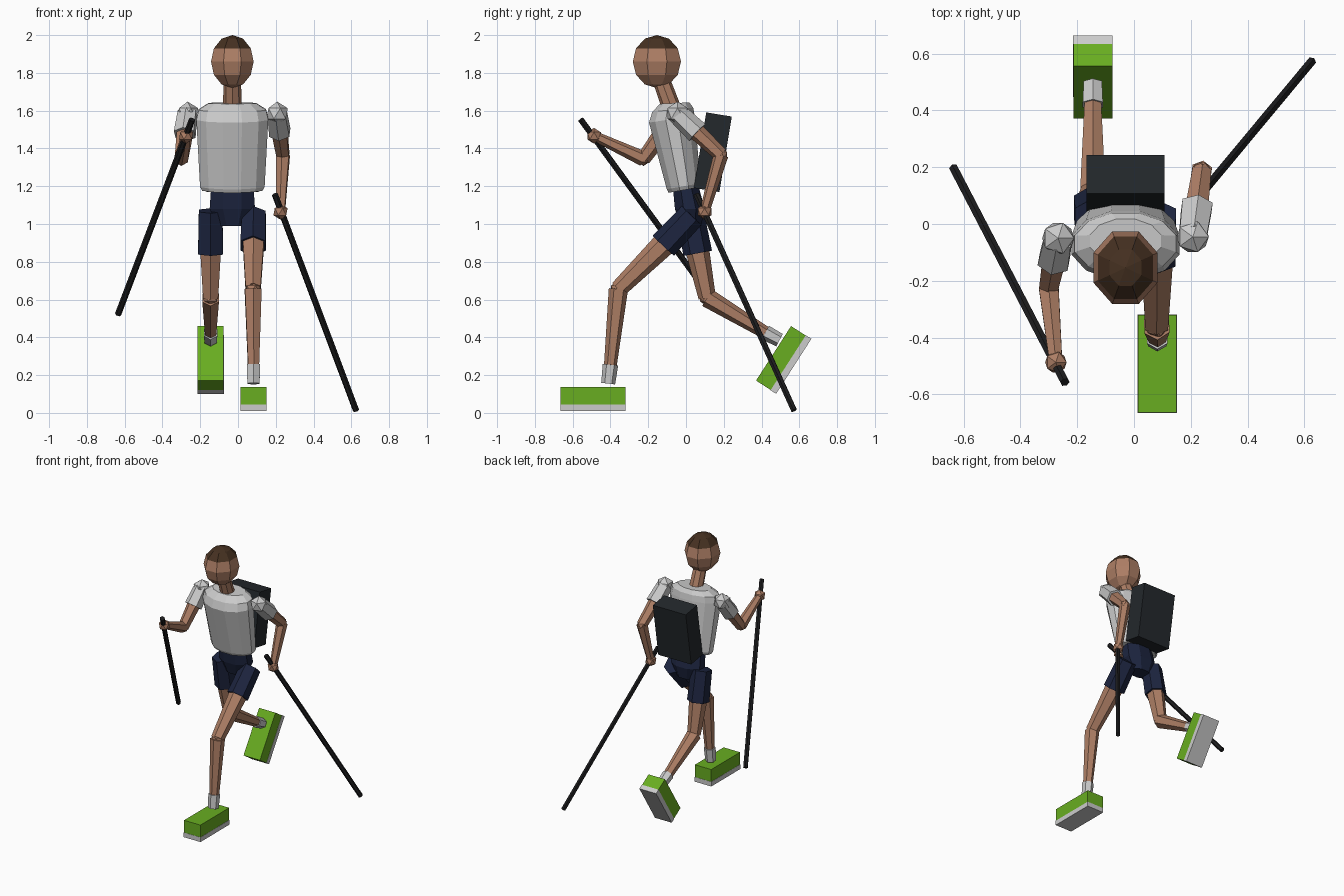
import bpy, bmesh
from math import cos, sin, pi, radians
from mathutils import Vector, Matrix

if "Cube" in bpy.data.objects:
    bpy.data.objects.remove(bpy.data.objects["Cube"])


def material(name, rgb):
    m = bpy.data.materials.new(name)
    m.diffuse_color = (*rgb, 1)
    m.use_nodes = True
    m.node_tree.nodes["Principled BSDF"].inputs["Base Color"].default_value = m.diffuse_color
    return m


SKIN = material("skin", (0.42, 0.21, 0.13))
HAIR = material("hair", (0.06, 0.03, 0.015))
NAVY = material("navy", (0.012, 0.018, 0.05))
BLACK = material("black", (0.012, 0.012, 0.013))
PACK = material("pack", (0.017, 0.021, 0.025))
GREEN = material("green", (0.14, 0.42, 0.015))


def finish(name, bm, *mats):
    bmesh.ops.recalc_face_normals(bm, faces=bm.faces[:])
    me = bpy.data.meshes.new(name)
    bm.to_mesh(me)
    bm.free()
    for m in mats:
        if m:
            me.materials.append(m)
    ob = bpy.data.objects.new(name, me)
    bpy.context.collection.objects.link(ob)
    return ob


def limb(name, a, b, r1, r2, mat=None, n=6):
    """Tapered prism from point a to point b."""
    a, b = Vector(a), Vector(b)
    d = b - a
    bm = bmesh.new()
    M = Matrix.Translation((a + b) / 2) @ d.to_track_quat('Z', 'Y').to_matrix().to_4x4()
    bmesh.ops.create_cone(bm, cap_ends=True, segments=n, radius1=r1, radius2=r2,
                          depth=d.length, matrix=M)
    return finish(name, bm, mat)


def ball(name, c, r, mat=None):
    bm = bmesh.new()
    bmesh.ops.create_icosphere(bm, subdivisions=1, radius=r, matrix=Matrix.Translation(c))
    return finish(name, bm, mat)


def box(name, c, size, mat=None, tilt=0, offset=(0, 0, 0)):
    """Box tilted about the x axis through c; offset is in the tilted frame."""
    bm = bmesh.new()
    M = (Matrix.Translation(c) @ Matrix.Rotation(radians(tilt), 4, 'X')
         @ Matrix.Translation(offset) @ Matrix.Diagonal((*size, 1)))
    bmesh.ops.create_cube(bm, size=1, matrix=M)
    return finish(name, bm, mat)


def loft(name, rings, n, mat=None):
    """Stacked elliptical rings: (y, z, rx, ry, slope), centred on the body line."""
    bm = bmesh.new()
    loops = []
    for y, z, rx, ry, slope in rings:
        ang = [2 * pi * (i + 0.5) / n for i in range(n)]
        loops.append([bm.verts.new((CX + rx * cos(t), y + ry * sin(t), z + slope * ry * sin(t)))
                      for t in ang])
    for lo, hi in zip(loops, loops[1:]):
        for i in range(n):
            j = (i + 1) % n
            bm.faces.new((lo[i], lo[j], hi[j], hi[i]))
    bm.faces.new(loops[0])
    bm.faces.new(loops[-1])
    return finish(name, bm, mat)


CX = -0.03

# head with hair on the upper faces
bm = bmesh.new()
M = (Matrix.Translation((CX, -0.154, 1.86)) @ Matrix.Diagonal((0.122, 0.138, 0.14, 1))
     @ Matrix.Rotation(pi / 8, 4, 'Z'))
bmesh.ops.create_uvsphere(bm, u_segments=8, v_segments=6, radius=1, matrix=M)
for f in bm.faces:
    f.material_index = int(f.calc_center_median().z > 1.91)
finish("head", bm, SKIN, HAIR)
limb("neck", (CX, -0.075, 1.61), (CX, -0.13, 1.76), 0.05, 0.046, SKIN, 8)

# shirt body, leaning forward
loft("torso", [(-0.01, 1.18, 0.165, 0.085, 0.18), (-0.012, 1.2, 0.177, 0.093, 0.18),
               (-0.075, 1.555, 0.197, 0.125, 0.15), (-0.07, 1.605, 0.185, 0.112, 0.1),
               (-0.06, 1.64, 0.13, 0.08, 0.05)], 12)

# backpack
box("backpack", (CX, 0.142, 1.38), (0.275, 0.137, 0.405), PACK, -9.3)

# shorts
loft("shorts_hips", [(0.025, 0.99, 0.08, 0.06, 0), (0.02, 1.08, 0.13, 0.085, 0),
                     (0.0, 1.19, 0.122, 0.075, 0)], 8, NAVY)

# arms: side, shoulder, elbow, hand
arms = [("left", (0.207, -0.045, 1.585), (0.238, 0.185, 1.365), (0.225, 0.098, 1.065)),
        ("right", (-0.267, -0.05, 1.585), (-0.3, -0.225, 1.345), (-0.275, -0.487, 1.467))]
for side, s, e, h in arms:
    s, e, h = Vector(s), Vector(e), Vector(h)
    ball(side + "_shoulder", s, 0.063)
    limb(side + "_sleeve", s, s.lerp(e, 0.46), 0.056, 0.062)
    limb(side + "_upper_arm", s.lerp(e, 0.3), e, 0.048, 0.038, SKIN)
    ball(side + "_elbow", e, 0.038, SKIN)
    limb(side + "_forearm", e, h, 0.04, 0.026, SKIN)
    ball(side + "_hand", h, 0.042, SKIN)

# trekking poles
limb("left_pole", (0.195, 0.055, 1.157), (0.625, 0.572, 0.013), 0.017, 0.017, BLACK)
limb("right_pole", (-0.243, -0.557, 1.553), (-0.635, 0.197, 0.522), 0.017, 0.017, BLACK)

# legs: side, hip, shorts hem, knee, ankle, sock end, shoe centre, shoe tilt
legs = [("left", (0.085, 0.03, 1.045), (0.08, -0.12, 0.885), (0.08, -0.358, 0.655),
         (0.082, -0.4, 0.255), (0.082, -0.412, 0.155), (0.082, -0.492, 0.0735), 0),
        ("right", (-0.145, 0.02, 1.07), (-0.145, 0.062, 0.845), (-0.145, 0.112, 0.61),
         (-0.145, 0.42, 0.425), (-0.145, 0.495, 0.385), (-0.145, 0.517, 0.281), 57.3)]
for side, hip, hem, knee, ankle, sock, shoe, tilt in legs:
    limb(side + "_shorts_leg", hip, hem, 0.072, 0.077, NAVY)
    limb(side + "_thigh", Vector(hip).lerp(Vector(hem), 0.6), knee, 0.068, 0.046, SKIN)
    ball(side + "_knee", knee, 0.045, SKIN)
    limb(side + "_calf", knee, ankle, 0.051, 0.034, SKIN)
    limb(side + "_sock", ankle, sock, 0.041, 0.037)
    box(side + "_shoe", shoe, (0.137, 0.343, 0.092), GREEN, tilt, (0, 0, 0.0175))
    box(side + "_sole", shoe, (0.14, 0.346, 0.035), None, tilt, (0, 0, -0.046))
